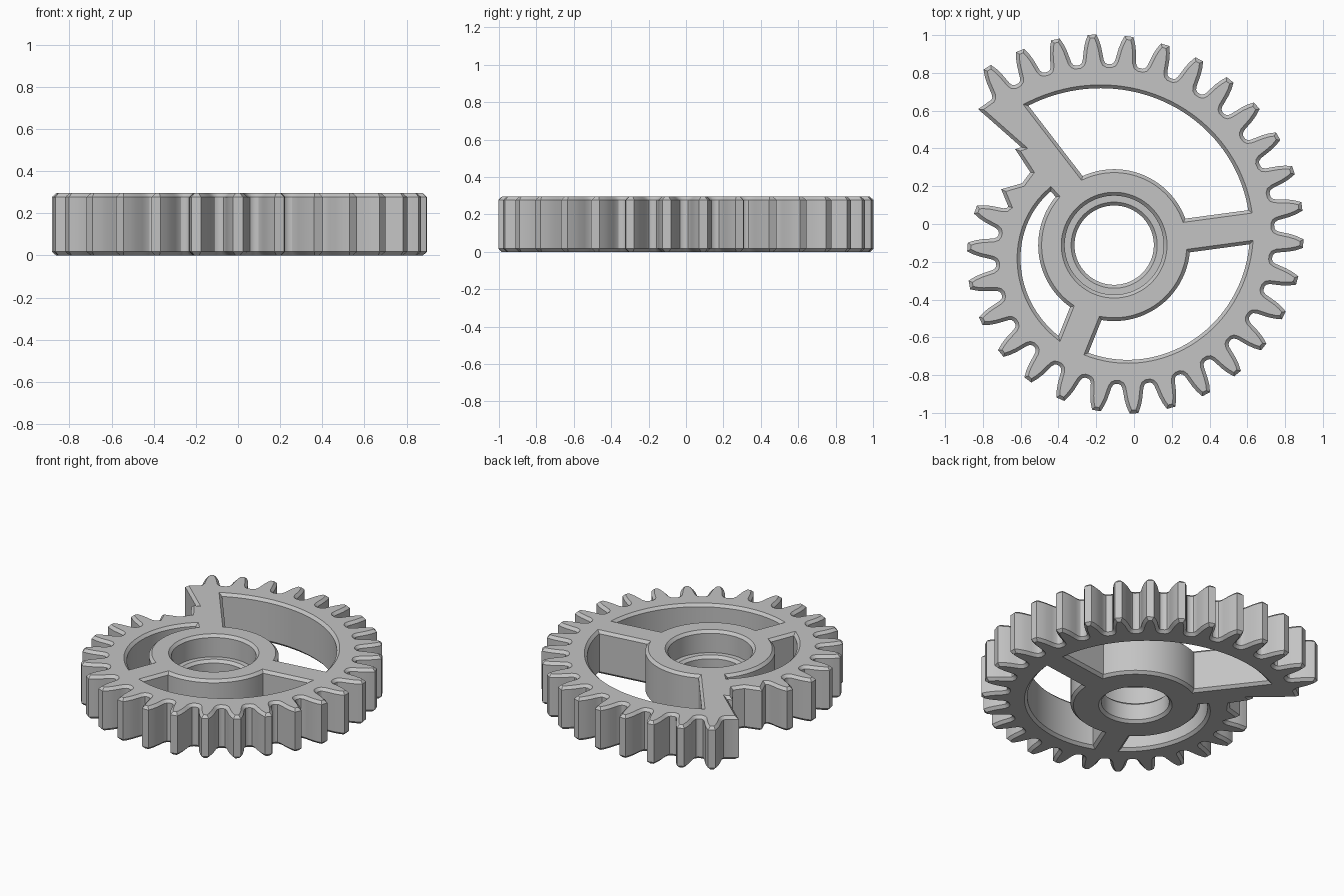
import bpy, bmesh, math
from mathutils import Vector

if "Cube" in bpy.data.objects:
    bpy.data.objects.remove(bpy.data.objects["Cube"], do_unlink=True)

HEIGHT, CHAMFER = 0.295, 0.018
CENTRE = Vector((-0.105, -0.112))       # bore axis
START, TIP, GROWTH = math.radians(125.5), 1.157, 0.0715
PITCH, TEETH = 0.1835, 28
HUB, SPOKE_HALF, RIM = 0.402, 0.09, 0.285


def polar(r, a):
    return Vector((r * math.cos(a), r * math.sin(a)))


def tip_radius(a):
    return TIP - GROWTH * (START - a)


def tooth_angle(n):
    p = TIP - 0.07
    return START - (p - math.sqrt(p * p - 2 * GROWTH * PITCH * n)) / GROWTH


# Half tooth: (half width, depth below tip), from root to tip
HALF = [(0.074, 0.158), (0.063, 0.151), (0.056, 0.136), (0.052, 0.11),
        (0.046, 0.07), (0.037, 0.035), (0.023, 0.0)]


def spiral_outline():
    pts = []
    for n in reversed(range(TEETH)):
        a = tooth_angle(n)
        r = tip_radius(a)
        axis = polar(1, a - math.atan(GROWTH / r))
        side = Vector((-axis.y, axis.x))
        tip = polar(r, a)
        pts += [tip - axis * d - side * w for w, d in HALF]
        pts += [tip - axis * d + side * w for w, d in reversed(HALF)]
    # step between the large and small ends of the spiral
    step = [(-0.72, 0.72), (-0.492, 0.519), (-0.524, 0.508),
            (-0.444, 0.386), (-0.487, 0.328), (-0.598, 0.296)]
    return pts + [Vector(p) for p in step]


def window(a0, a1, steps=40):
    """Opening between two spokes, wound clockwise."""
    def arc(radius):
        s = a0 + math.asin(SPOKE_HALF / radius(a0))
        e = a1 - math.asin(SPOKE_HALF / radius(a1))
        return [polar(radius(t), t) for t in
                (s + (e - s) * i / steps for i in range(steps + 1))]
    return arc(lambda a: HUB) + arc(lambda a: tip_radius(a) - RIM)[::-1]


def inset(loop, d):
    """Move a loop into the material on its left side."""
    out = []
    for i, p in enumerate(loop):
        u = (p - loop[i - 1]).normalized()
        v = (loop[(i + 1) % len(loop)] - p).normalized()
        n1, n2 = Vector((-u.y, u.x)), Vector((-v.y, v.x))
        out.append(p + (n1 + n2) * (d / max(0.4, 1 + n1.dot(n2))))
    return out


bm = bmesh.new()
caps = {"bottom": [], "top": []}


def add_wall(rows):
    """Skin stacked (loop, z) rows and remember the end edges for the caps."""
    rings = [[bm.verts.new((*(p + CENTRE), z)) for p in loop] for loop, z in rows]
    count = len(rings[0])
    for low, high in zip(rings, rings[1:]):
        for i in range(count):
            j = (i + 1) % count
            bm.faces.new((low[i], low[j], high[j], high[i]))
    for key, ring in (("bottom", rings[0]), ("top", rings[-1])):
        caps[key] += [bm.edges.get((ring[i], ring[(i + 1) % count]))
                      for i in range(count)]


# Toothed rim and the three windows, all chamfered
spokes = [math.radians(a) for a in (-232.5, -112.5, 7.5, 127.5)]
loops = [spiral_outline()] + [window(a, b) for a, b in zip(spokes, spokes[1:])]
for loop in loops:
    small = inset(loop, CHAMFER)
    add_wall([(small, 0), (loop, CHAMFER),
              (loop, HEIGHT - CHAMFER), (small, HEIGHT)])

# Stepped bore with a recess on top
bore = [(0.228, 0), (0.21, CHAMFER), (0.21, 0.127), (0.228, 0.145),
        (0.262, 0.145), (0.262, HEIGHT - CHAMFER), (0.28, HEIGHT)]
add_wall([([polar(r, -math.tau * i / 96) for i in range(96)], z) for r, z in bore])

# Flat top and bottom
for key, nz in (("bottom", -1), ("top", 1)):
    bmesh.ops.triangle_fill(bm, edges=caps[key], use_beauty=True, normal=(0, 0, nz))
bmesh.ops.recalc_face_normals(bm, faces=bm.faces[:])

mesh = bpy.data.meshes.new("spiral_gear")
bm.to_mesh(mesh)
bm.free()
gear = bpy.data.objects.new("spiral_gear", mesh)
bpy.context.collection.objects.link(gear)

grey = bpy.data.materials.new("light_grey")
grey.use_nodes = True
colour = (0.55, 0.55, 0.55, 1)
grey.diffuse_color = colour
grey.node_tree.nodes["Principled BSDF"].inputs["Base Color"].default_value = colour
mesh.materials.append(grey)

bpy.ops.object.select_all(action="DESELECT")
gear.select_set(True)
bpy.context.view_layer.objects.active = gear
bpy.ops.object.shade_smooth_by_angle(angle=math.radians(30))
